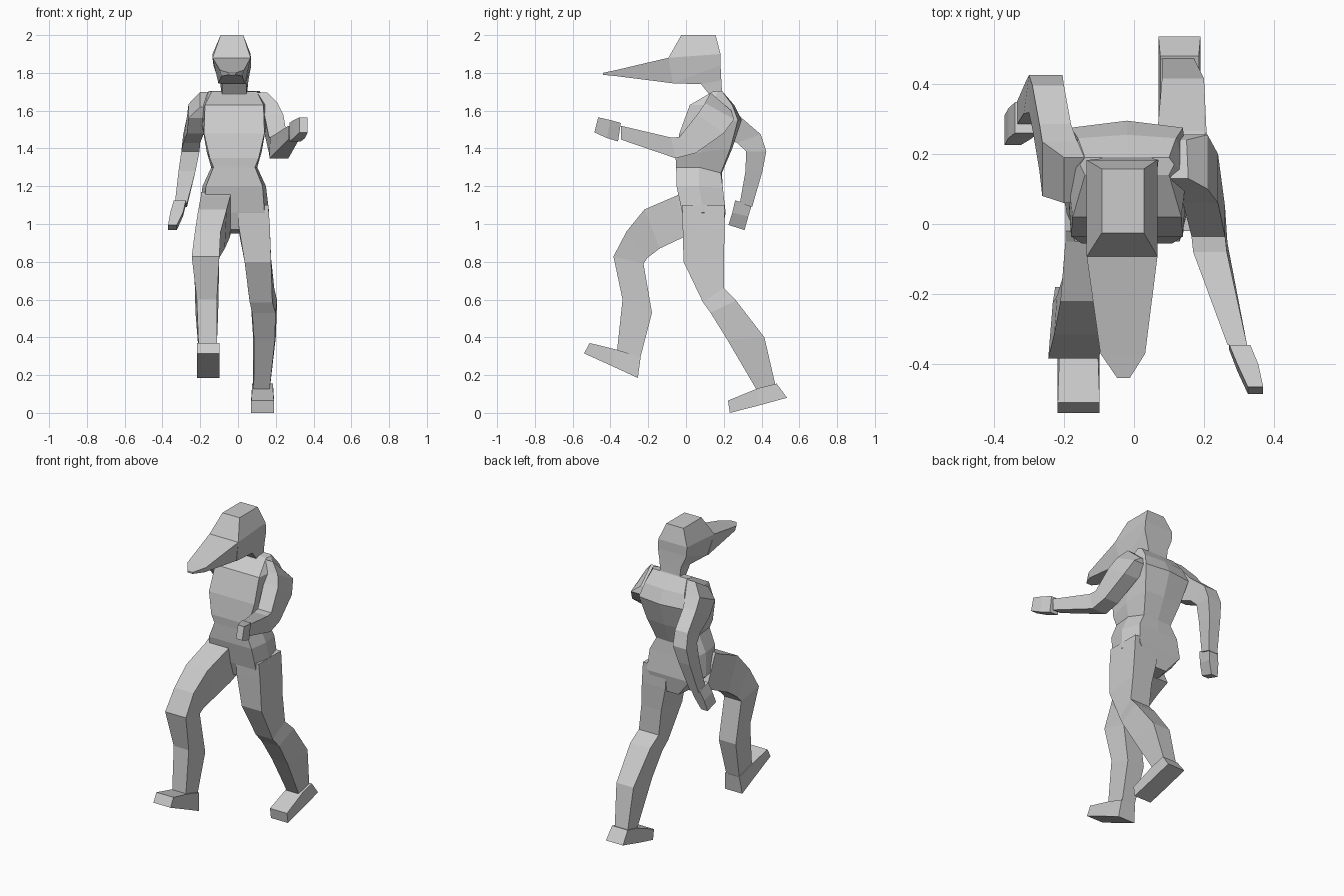
import bpy, bmesh


def loft(name, rings):
    """Skin a list of equal-length point rings and cap both ends."""
    bm = bmesh.new()
    vs = [[bm.verts.new(p) for p in r] for r in rings]
    n = len(rings[0])
    for a, b in zip(vs, vs[1:]):
        for i in range(n):
            j = (i + 1) % n
            bm.faces.new((a[i], a[j], b[j], b[i]))
    bm.faces.new(vs[0])
    bm.faces.new(vs[-1][::-1])
    bmesh.ops.recalc_face_normals(bm, faces=bm.faces)
    me = bpy.data.meshes.new(name)
    bm.to_mesh(me)
    bm.free()
    ob = bpy.data.objects.new(name, me)
    bpy.context.collection.objects.link(ob)
    return ob


def limb(name, sections):
    """Four-sided loft: (centre x, half width, y, z of front, half width, y, z of back)."""
    loft(name, [[(c - wa, ya, za), (c + wa, ya, za), (c + wb, yb, zb), (c - wb, yb, zb)]
                for c, wa, ya, za, wb, yb, zb in sections])


def torso_ring(yf, zf, wf, ym, zm, wm, yb, zb, wb, bulge, c=-0.02):
    """Seven-sided ring: flat front, one point each side, ridged back."""
    return [(c - wf, yf, zf), (c + wf, yf, zf), (c + wm, ym, zm), (c + wb, yb, zb),
            (c, yb + bulge, zb), (c - wb, yb, zb), (c - wm, ym, zm)]


# Torso, from shoulders down to crotch
loft("torso", [torso_ring(*r) for r in (
    (0.14, 1.70, .12, 0.17, 1.705, .135, 0.19, 1.705, .12, 0),
    (0.02, 1.63, .155, 0.14, 1.63, .17, 0.245, 1.63, .14, .01),
    (-.035, 1.48, .16, 0.12, 1.52, .17, 0.275, 1.55, .16, .02),
    (-.055, 1.35, .13, 0.08, 1.38, .145, 0.235, 1.40, .13, .01),
    (-.052, 1.30, .11, 0.07, 1.30, .122, 0.185, 1.27, .10, .005),
    (-.05, 1.20, .15, 0.07, 1.20, .168, 0.195, 1.19, .14, 0),
    (-.02, 1.06, .16, 0.09, 1.06, .185, 0.21, 1.06, .15, 0),
    (0.01, 0.97, .05, 0.09, 0.96, .09, 0.19, 0.95, .06, 0))])

# Neck and head
limb("head", [
    (-.02, .065, .13, 1.66, .065, .20, 1.66),
    (-.02, .065, .12, 1.69, .07, .19, 1.71),
    (-.02, .065, .08, 1.74, .075, .187, 1.76),
    (-.03, .07, -.07, 1.745, .10, .183, 1.84),
    (-.034, .101, -.093, 1.88, .101, .183, 1.90),
    (-.032, .06, -.025, 2.0, .06, .157, 2.0)])

# Long tapering peak in front of the face
limb("peak", [
    (-.034, .101, -.093, 1.88, .07, -.07, 1.745),
    (-.032, .064, -.37, 1.815, .055, -.37, 1.783),
    (-.03, .018, -.44, 1.80, .018, -.44, 1.79)])

# Raised forward leg
limb("front_leg", [
    (-.115, .08, -.02, 1.17, .08, .07, 0.97),
    (-.118, .078, -.05, 1.15, .075, -.013, 0.93),
    (-.135, .075, -.22, 1.077, .065, -.14, 0.87),
    (-.16, .068, -.315, 0.96, .06, -.205, 0.82),
    (-.172, .073, -.384, 0.828, .06, -.225, 0.79),
    (-.165, .053, -.336, 0.60, .06, -.18, 0.53),
    (-.16, .048, -.365, 0.33, .045, -.245, 0.28)])
limb("front_foot", [
    (-.158, .06, -.51, .37, .06, -.54, .315),
    (-.158, .055, -.368, .335, .06, -.385, .245),
    (-.158, .05, -.24, .295, .06, -.255, .185)])

# Trailing leg
limb("rear_leg", [
    (.08, .08, -.02, 1.10, .08, .205, 1.10),
    (.085, .083, -.018, 1.00, .083, .205, 0.97),
    (.105, .07, -.013, 0.80, .07, .20, 0.82),
    (.122, .06, .09, 0.585, .07, .20, 0.66),
    (.137, .062, .13, 0.53, .07, .265, 0.595),
    (.14, .055, .22, 0.385, .06, .415, 0.40),
    (.125, .042, .375, 0.12, .045, .475, 0.14)])
limb("rear_foot", [
    (.13, .06, .222, .065, .06, .232, 0),
    (.13, .055, .38, .13, .06, .37, .035),
    (.13, .055, .48, .155, .06, .535, .08)])

# Arm swung back
limb("rear_arm", [
    (-.16, .04, .06, 1.62, .04, .19, 1.70),
    (-.212, .05, .08, 1.56, .05, .235, 1.635),
    (-.225, .045, .15, 1.48, .045, .285, 1.57),
    (-.245, .045, .27, 1.43, .045, .395, 1.475),
    (-.252, .048, .318, 1.385, .048, .425, 1.385),
    (-.27, .045, .315, 1.28, .04, .405, 1.28),
    (-.302, .032, .285, 1.11, .032, .35, 1.09)])
limb("rear_hand", [
    (-.308, .032, .26, 1.125, .032, .348, 1.10),
    (-.325, .034, .245, 1.06, .034, .33, 1.04),
    (-.347, .023, .225, .995, .023, .31, .968)])

# Arm swung forward
limb("front_arm", [
    (.11, .045, .13, 1.695, .04, .24, 1.60),
    (.16, .05, .10, 1.64, .05, .255, 1.555),
    (.19, .05, .06, 1.58, .05, .20, 1.48),
    (.212, .048, -.035, 1.46, .048, .05, 1.375),
    (.217, .048, -.08, 1.458, .05, -.055, 1.348),
    (.295, .028, -.345, 1.52, .028, -.345, 1.447)])
limb("front_hand", [
    (.302, .03, -.345, 1.535, .03, -.36, 1.437),
    (.325, .03, -.40, 1.55, .03, -.42, 1.455),
    (.347, .022, -.465, 1.565, .022, -.485, 1.485)])
